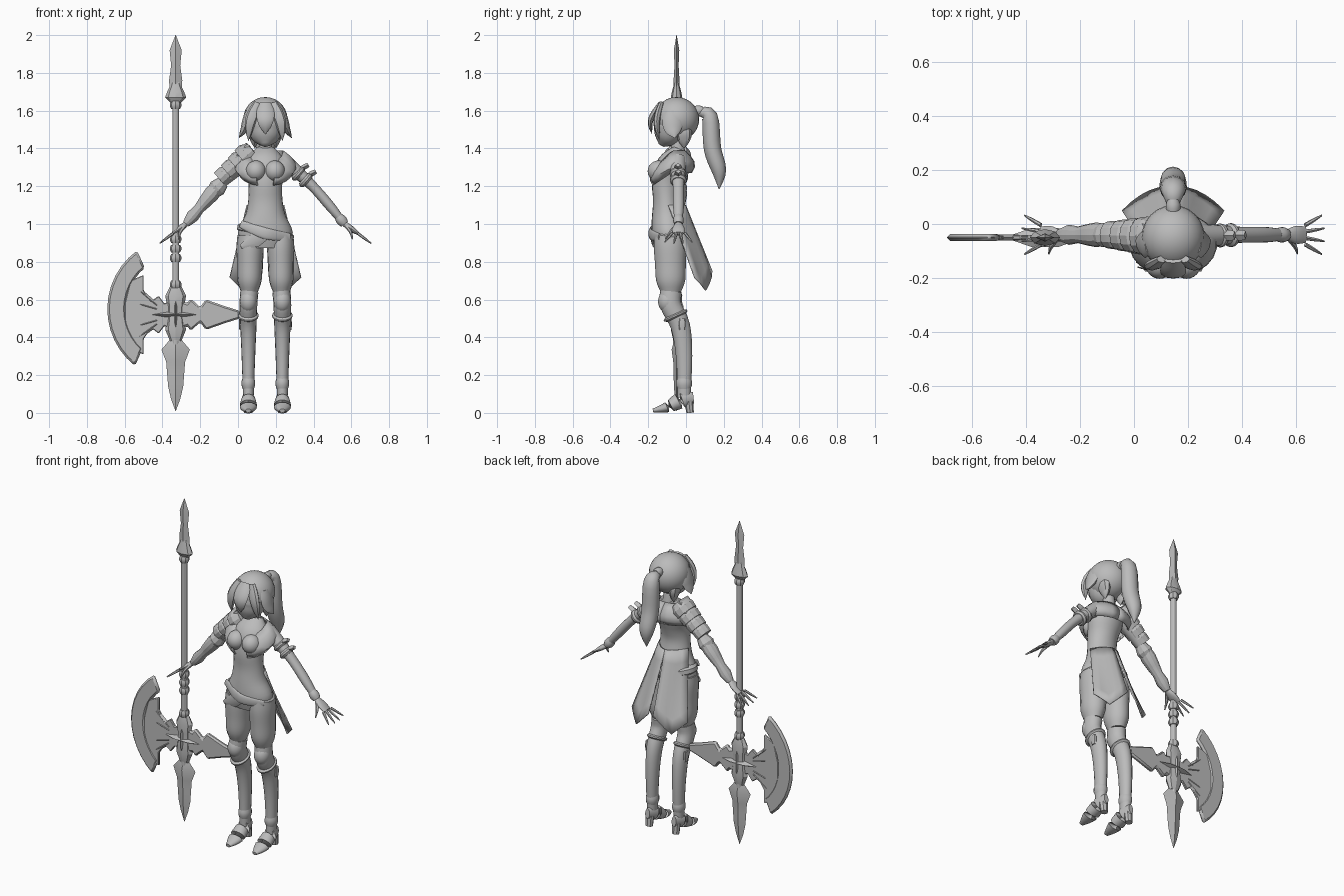
import bpy, bmesh, math
from mathutils import Vector

if "Cube" in bpy.data.objects:
    bpy.data.objects.remove(bpy.data.objects["Cube"])

BODY_X = 0.145
POLE_X, POLE_Y, AXE_Z = -0.33, -0.05, 0.52
X_AXIS, Y_AXIS, Z_AXIS = Vector((1, 0, 0)), Vector((0, 1, 0)), Vector((0, 0, 1))
SIDES = {"right": -1, "left": 1}

grey = bpy.data.materials.new("plain grey")
grey.use_nodes = True
grey.diffuse_color = (0.5, 0.5, 0.5, 1)
grey.node_tree.nodes["Principled BSDF"].inputs["Base Color"].default_value = grey.diffuse_color


def body(x, y, z, side=1):
    return Vector((BODY_X + side * x, y, z))


def pole(z, x=0.0):
    return Vector((POLE_X + x, POLE_Y, z))


def finish(name, bm, angle=40):
    bmesh.ops.recalc_face_normals(bm, faces=bm.faces)
    mesh = bpy.data.meshes.new(name)
    bm.to_mesh(mesh)
    bm.free()
    mesh.materials.append(grey)
    part = bpy.data.objects.new(name, mesh)
    bpy.context.collection.objects.link(part)
    bpy.ops.object.select_all(action='DESELECT')
    bpy.context.view_layer.objects.active = part
    part.select_set(True)
    bpy.ops.object.shade_smooth_by_angle(angle=math.radians(angle))
    return part


def sample(values, t, smooth):
    """Value at fraction t of an evenly spaced list of floats or vectors."""
    last = len(values) - 1
    i = min(int(t * last), last - 1)
    f = t * last - i
    a, b = values[i], values[i + 1]
    if not smooth:
        return a + (b - a) * f
    before = (b - values[max(i - 1, 0)]) / 2
    after = (values[min(i + 2, last)] - a) / 2
    ease = f * f * (3 - 2 * f)
    return a + (b - a) * ease + before * (f * (1 - f) ** 2) - after * (f * f * (1 - f))


def limb(name, path, widths, depth=1.0, sides=16, smooth=True, up=None):
    """Elliptical sections along a path; depth is a ratio or its own list."""
    depths = depth if isinstance(depth, list) else [w * depth for w in widths]
    spans = max(len(path), len(widths)) - 1
    count = spans * (4 if smooth else 1)
    centres = [sample(path, i / count, smooth) for i in range(count + 1)]
    bm, loops = bmesh.new(), []
    for i, centre in enumerate(centres):
        along = (centres[min(i + 1, count)] - centres[max(i - 1, 0)]).normalized()
        across = (up or (Z_AXIS if abs(along.y) > 0.9 else Y_AXIS)).cross(along).normalized()
        a = across * max(sample(widths, i / count, smooth), 0.001)
        b = along.cross(across) * max(sample(depths, i / count, smooth), 0.001)
        turns = [k * math.tau / sides for k in range(sides)]
        loops.append([bm.verts.new(centre + a * math.cos(k) + b * math.sin(k)) for k in turns])
    for low, high in zip(loops, loops[1:]):
        for k in range(sides):
            m = (k + 1) % sides
            bm.faces.new((low[k], low[m], high[m], high[k]))
    bm.faces.new(loops[0])
    bm.faces.new(loops[-1])
    return finish(name, bm, 40 if smooth else 25)


def cuff(name, a, b, start, end, radius, depth=1.0, sides=16):
    """Raised band round the line from a to b."""
    ends = [a.lerp(b, start), a.lerp(b, end)]
    return limb(name, ends, [radius * k for k in (0.8, 1, 1, 0.8)], depth, sides, False)


def lock(name, root, middle, tip, width, depth, up=None):
    """Tapering strand of hair."""
    return limb(name, [root, middle, tip], [width * k for k in (0.7, 1, 0.7, 0)], depth, 8, True, up)


def ball(name, centre, radii):
    bm = bmesh.new()
    bmesh.ops.create_uvsphere(bm, u_segments=24, v_segments=14, radius=1)
    for v in bm.verts:
        v.co = centre + v.co * Vector(radii)
    return finish(name, bm)


def cloth(name, rule, columns, rows):
    """Thin sheet from a rule giving a point for each u, v in 0..1."""
    bm = bmesh.new()
    grid = [[bm.verts.new(rule(u / columns, v / rows)) for u in range(columns + 1)]
            for v in range(rows + 1)]
    for a, b in zip(grid, grid[1:]):
        for k in range(columns):
            bm.faces.new((a[k], a[k + 1], b[k + 1], b[k]))
    finish(name, bm).modifiers.new("thickness", 'SOLIDIFY').thickness = 0.008


def plate(name, outline, thickness, bevel):
    """Bevelled slab in the plane of the polearm from (x, z) points."""
    bm = bmesh.new()
    face = bm.faces.new([bm.verts.new((x, POLE_Y - thickness / 2, z)) for x, z in outline])
    made = bmesh.ops.extrude_face_region(bm, geom=[face])["geom"]
    for v in (g for g in made if isinstance(g, bmesh.types.BMVert)):
        v.co.y += thickness
    edge = finish(name, bm, 25).modifiers.new("edge", 'BEVEL')
    edge.width, edge.limit_method = bevel, 'ANGLE'


def mirrored(half, direction):
    """Outline from (reach, height) points, repeated below the axe line."""
    whole = half + [(reach, -height) for reach, height in reversed(half)]
    return [(POLE_X + direction * reach, AXE_Z + height) for reach, height in whole]


def arc(radius, start, end, steps=12):
    angles = [math.radians(start + (end - start) * i / steps) for i in range(steps + 1)]
    return [(POLE_X + 0.02 + radius * math.cos(a), AXE_Z + 0.03 + radius * math.sin(a)) for a in angles]


# Torso, neck, belt and sash
spine = [body(0, -.085, .88), body(0, -.1, 1.05), body(0, -.1, 1.22), body(0, -.04, 1.4)]
limb("torso", spine, [.12, .145, .105, .09, .09, .105, .05], [.08, .09, .08, .07, .08, .08, .03], 24)
limb("neck", [body(0, -.04, 1.35), body(0, -.05, 1.48)], [.04, .03])
cuff("belt", body(-.01, -.085, .9), body(.01, -.085, 1), .2, .9, .152, .67, 24)
limb("sash", [body(-.13, -.14, 1), body(0, -.19, .95), body(.13, -.14, .93)], [.02, .03, .02], .3)
limb("sash_tail", [body(.02, -.19, .95), body(-.13, -.16, .88)], [.02, .04, .01], .2, 6, False)

for name, side in SIDES.items():
    ball(name + "_bust", body(.05, -.145, 1.28, side), (.054, .058, .056))

    # Coat tail with a slanted hem, and the lapel that wraps the shoulder
    def tail(u, v):
        hem = .65 + .17 * abs(u - .6)
        out = u * (.1 + .09 * v) + .018 * v * (1 - u)
        return body(out, .14 * v - .09 * u * u, 1.1 + (hem - 1.1) * v, side)

    def lapel(u, v):
        turn = .3 + u * (math.pi - .3)
        reach = .095 + .07 * math.sin(v * 2.4)
        drop = .12 * v + .07 * max(0, math.cos(turn))
        return body(reach * math.sin(turn), -.075 - .75 * reach * math.cos(turn), 1.39 - drop, side)

    cloth(name + "_coat_tail", tail, 5, 6)
    cloth(name + "_lapel", lapel, 10, 4)

    # Leg: breeches, knee, calf, bands and heeled shoe
    hip, hem = body(.08, -.085, .94, side), body(.085, -.08, .64, side)
    knee, shin = body(.09, -.08, .57, side), body(.09, -.03, .46, side)
    calf, ankle = body(.09, -.01, .3, side), body(.09, -.01, .08, side)
    limb(name + "_breeches", [hip, hem], [.068, .072, .068, .064, .045], 1.2)
    limb(name + "_leg", [hem, knee, shin, calf, ankle], [.048, .047, .043, .036, .028], 1.2)
    ball(name + "_knee_guard", body(.09, -.098, .59, side), (.046, .05, .06))
    cuff(name + "_garter", knee, shin, .4, .6, .054, 1.25)
    cuff(name + "_ankle_cuff", calf, ankle, .5, .8, .036, 1.15)
    cuff(name + "_shin_buckle", body(.13, -.02, .44, side), body(.13, -.02, .5, side), 0, 1, .01, 2, 8)
    toe, instep = body(.09, -.175, .012, side), body(.09, -.1, .03, side)
    limb(name + "_shoe", [toe, instep, body(.09, -.02, .07, side), body(.09, .04, .08, side)],
         [.015, .045, .036, .015], [.01, .028, .045, .03])
    limb(name + "_shoe_heel", [body(.09, .022, 0, side), body(.09, .015, .06, side)], [.022, .026], .9, 8)

    # Arm, palm and fanned fingers
    shoulder, elbow = body(.09, -.045, 1.34, side), body(.25, -.04, 1.2, side)
    wrist, knuckle = body(.42, -.04, 1, side), body(.49, -.04, .95, side)
    limb(name + "_arm", [shoulder, elbow, wrist], [.042, .036, .027, .026, .016], 1.1)
    limb(name + "_palm", [wrist, knuckle], [.015, .015, .009], [.018, .033, .03])
    for i in range(4):
        fan = (i - 1.5) * .024
        reach = .075 - abs(fan) * .4
        base = knuckle + Y_AXIS * fan
        tip = base + Vector((side * reach, fan, -reach * .75))
        limb(f"{name}_finger_{i + 1}", [base, tip], [.008, .007, .003], 1, 6)
    thumb_tip = body(.46, -.11, .92, side)
    limb(name + "_thumb", [wrist, body(.45, -.08, .96, side), thumb_tip], [.012, .009, .003], 1, 6)

    # Hair framing the face
    lock(name + "_fringe", body(.04, -.13, 1.64, side), body(.08, -.155, 1.54, side),
         body(.09, -.14, 1.44, side), .032, .6)
    lock(name + "_side_lock", body(.09, -.07, 1.6, side), body(.11, -.07, 1.51, side),
         body(.14, -.06, 1.455, side), .022, 2.5)
    lock(name + "_nape_lock", body(.07, -.01, 1.52, side), body(.06, -.01, 1.46, side),
         body(.055, -.01, 1.4, side), .028, 1.5)

    # Armour on the right arm, straps on the left
    if name == "right":
        for i in range(4):
            size = .066 - i * .006
            top = shoulder.lerp(elbow, i * .25 - .15) + Z_AXIS * .03
            limb(f"shoulder_plate_{i + 1}", [top, top + (elbow - shoulder) * .35],
                 [size * .7, size, size * .95], 1.1, 12, False)
        limb("shoulder_crest", [shoulder + Vector((0, 0, .08)), shoulder.lerp(elbow, .6) + Z_AXIS * .05],
             [.016, .02, .008], 3, 6, False)
        limb("elbow_guard", [elbow.lerp(shoulder, .15), elbow.lerp(wrist, .2)], [.034, .047, .034], 1, 10, False)
        limb("bracer", [elbow, wrist], [.036, .042, .036, .028, .034, .02], 1.1, 12, False)
    else:
        for i in range(2):
            place = .45 + i * .25
            cuff(f"armlet_{i + 1}", shoulder, elbow, place, place + .15, .044)
            strap = shoulder.lerp(elbow, place + .1) + Vector((.01, 0, .03))
            cuff(f"armlet_buckle_{i + 1}", strap, strap + Vector((.04, 0, .02)), 0, 1, .014, 1.4, 4)
        cuff("wrist_cuff", elbow, wrist, .8, 1, .028)

# Head, hair and ponytail
ball("hair_dome", body(0, -.05, 1.555), (.117, .12, .117))
limb("face", [body(0, -.13, 1.415), body(0, -.09, 1.5), body(0, -.08, 1.6)], [.016, .07, .094, .095, .085], .9)
lock("centre_fringe", body(0, -.135, 1.64), body(0, -.187, 1.55), body(0, -.18, 1.475), .016, 3, X_AXIS)
cuff("hair_tie", body(0, .04, 1.6), body(0, .09, 1.6), 0, 1, .027)
limb("ponytail", [body(0, .07, 1.59), body(0, .125, 1.57), body(0, .14, 1.4), body(0, .175, 1.28),
                  body(0, .175, 1.185)], [.02, .042, .046, .038, .002], 1.1, 12, up=X_AXIS)

# Polearm shaft, collars and spear points
limb("shaft", [pole(.36), pole(1.67)], [.018, .018], 1, 12, False)
for i, height in enumerate((.68, .82, .87, .92, 1.63)):
    cuff(f"collar_{i + 1}", pole(height - .02), pole(height + .02), 0, 1, .03, 1, 8)
limb("top_guard", [pole(1.64), pole(1.76)], [.025, .056, .045, .03, .02], .55, 8, False)
limb("top_blade", [pole(1.68), pole(2)], [.03, .035, .024, .032, 0], .45, 4, False)
limb("bottom_blade", [pole(.4), pole(.01)], [.02, .075, .05, .045, .04, .025, 0], .35, 4, False)
limb("axe_hub", [pole(.38), pole(.68)], [.03, .055, .045, .045, .055, .025], .55, 8, False)

# Axe: crescent edge, notched web, rear spike and raised cross
plate("axe_crescent", arc(.382, 126, 232) + arc(.285, 227, 130), .026, .011)
web = [(0, .08), (.06, .06), (.09, .1), (.13, .07), (.17, .13), (.17, .21), (.24, .18), (.27, .06)]
plate("axe_web", mirrored(web, -1), .018, .004)
spike = [(0, .08), (.06, .06), (.08, .085), (.13, .04), (.16, .08), (.26, .045), (.34, .02)]
plate("rear_spike", mirrored(spike, 1), .028, .009)
limb("cross_bar", [pole(AXE_Z, -.14), pole(AXE_Z, .14)], [.002, .018, .018, .002], 2, 4, False)
limb("cross_post", [pole(AXE_Z - .14), pole(AXE_Z + .14)], [.002, .018, .018, .002], 2, 4, False)
for i, (start, end) in enumerate(((.05, .17), (.03, .07), (-.03, -.07), (-.05, -.15))):
    limb(f"web_rib_{i + 1}", [pole(AXE_Z + start, -.1), pole(AXE_Z + end, -.24)], [.012, .012, .002], 1, 4, False)
